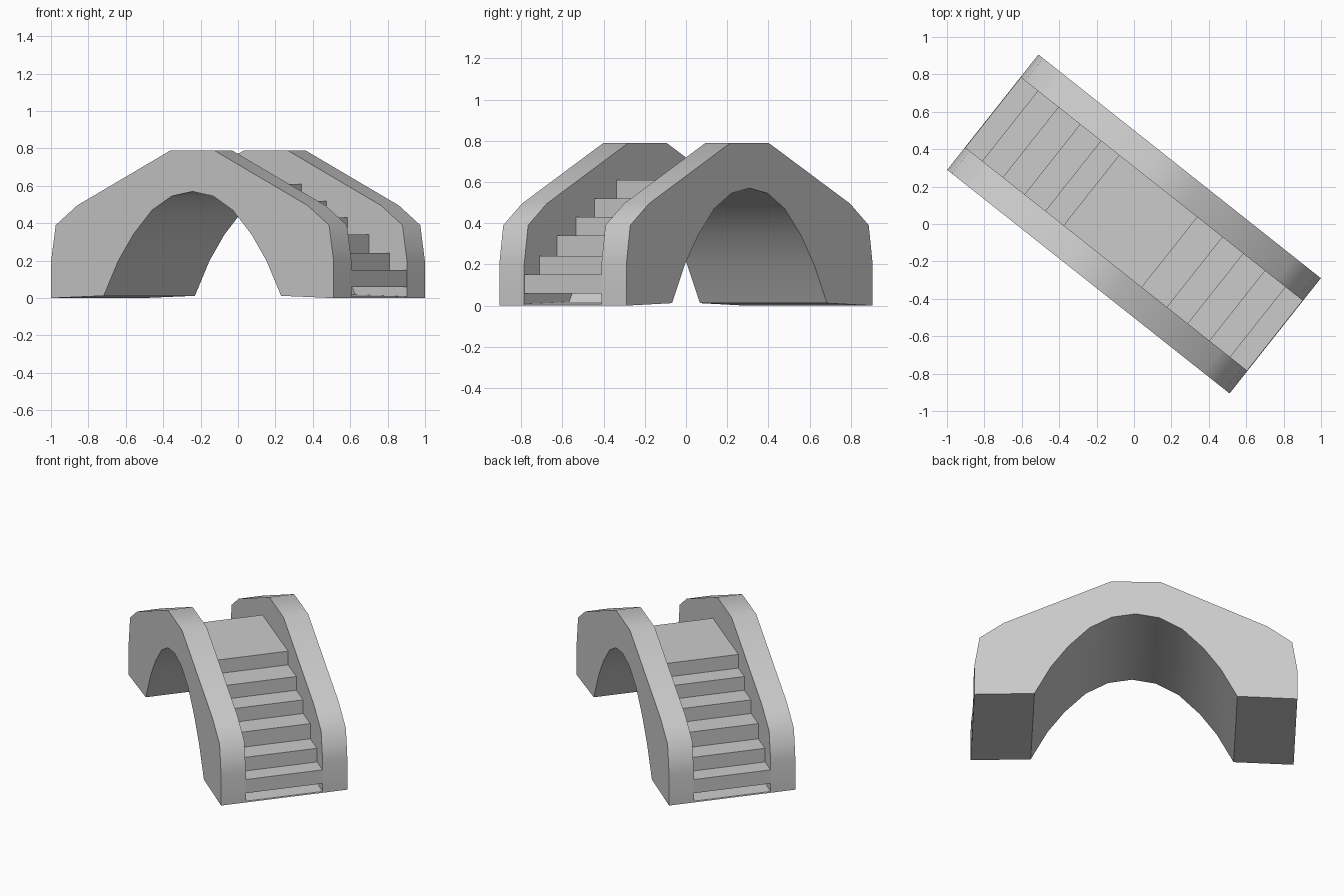
import bpy, bmesh, math
from mathutils import Matrix

if "Cube" in bpy.data.objects:
    bpy.data.objects.remove(bpy.data.objects["Cube"])

TURN = Matrix.Rotation(math.radians(-38.37), 4, 'Z')
HALF_WIDTH, RAIL_INNER = 0.393, 0.239

# right half of the arch underside, from foot to crown
ARCH = [(0.605, 0.012), (0.505, 0.20), (0.403, 0.34), (0.276, 0.47), (0.142, 0.545)]
CROWN = (0, 0.57)


def mirrored(points):
    return [(-u, z) for u, z in reversed(points)]


def extrude_profile(name, points, v0, v1):
    """Extrude a (length, height) outline across the bridge width."""
    bm = bmesh.new()
    face = bm.faces.new([bm.verts.new((u, v0, z)) for u, z in points])
    ext = bmesh.ops.extrude_face_region(bm, geom=[face])
    moved = [g for g in ext["geom"] if isinstance(g, bmesh.types.BMVert)]
    bmesh.ops.translate(bm, verts=moved, vec=(0, v1 - v0, 0))
    bmesh.ops.recalc_face_normals(bm, faces=bm.faces)
    bm.transform(TURN)
    mesh = bpy.data.meshes.new(name)
    bm.to_mesh(mesh)
    bm.free()
    obj = bpy.data.objects.new(name, mesh)
    bpy.context.collection.objects.link(obj)
    bpy.ops.object.select_all(action='DESELECT')
    obj.select_set(True)
    bpy.context.view_layer.objects.active = obj
    bpy.ops.object.shade_smooth_by_angle(angle=math.radians(50))
    return obj


underside = mirrored(ARCH)[::-1]
underside = [(-u, z) for u, z in ARCH] + [CROWN] + ARCH[::-1]

# side walls: solid arched parapets
outer = [(0.963, 0), (0.963, 0.20), (0.932, 0.39), (0.786, 0.495), (0.148, 0.79)]
wall = underside + outer + mirrored(outer)
extrude_profile("front_side_wall", wall, -HALF_WIDTH, -RAIL_INNER)
extrude_profile("back_side_wall", wall, RAIL_INNER, HALF_WIDTH)


# stairs: stepped top, open slot above the foot plate at each end
def stair_half(fronts):
    pts = [(0.963, 0), (0.961, 0.008), (0.612, 0.018), (0.588, 0.06)]
    low = 0.06
    for u, top in zip(fronts, (0.15, 0.24, 0.34, 0.43, 0.52, 0.61)):
        pts += [(u, low), (u, top)]
        low = top
    return pts


right = stair_half((0.961, 0.845, 0.705, 0.557, 0.415, 0.243))
left = stair_half((0.961, 0.845, 0.705, 0.557, 0.415, 0.291))
extrude_profile("stairs", underside + right + mirrored(left), -RAIL_INNER, RAIL_INNER)
